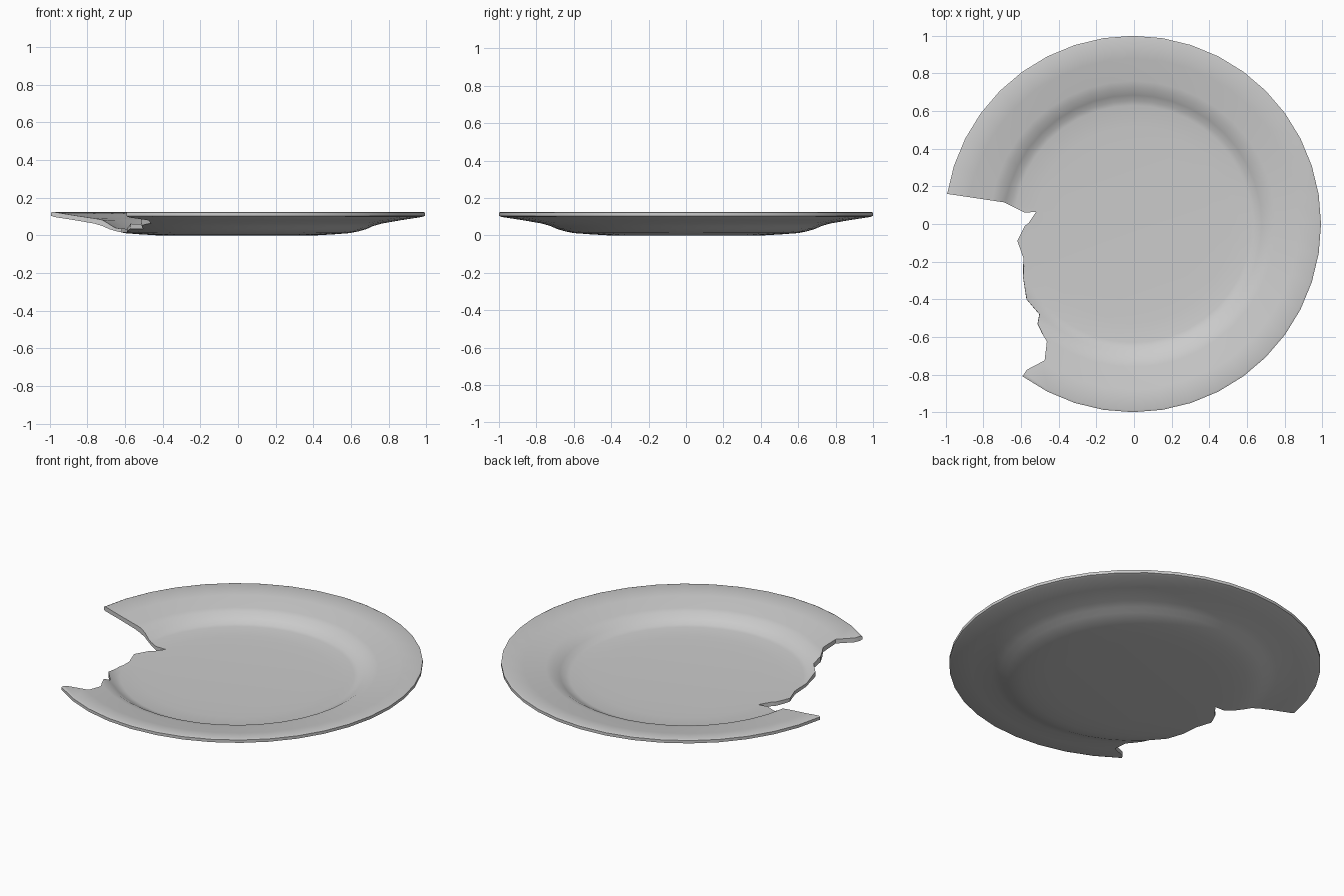
import bpy, bmesh
from math import pi, cos, sin

if "Cube" in bpy.data.objects:
    bpy.data.objects.remove(bpy.data.objects["Cube"])

SIDES = 40
CX = -0.006  # keeps the broken plate centred


def make_object(name, bm):
    bmesh.ops.recalc_face_normals(bm, faces=bm.faces)
    mesh = bpy.data.meshes.new(name)
    bm.to_mesh(mesh)
    bm.free()
    ob = bpy.data.objects.new(name, mesh)
    bpy.context.collection.objects.link(ob)
    return ob


# Plate: closed radial section (radius, height), underside then top
profile = [(0.0, 0.0), (0.42, 0.0), (0.52, 0.006), (0.60, 0.012), (0.645, 0.021),
           (0.69, 0.034), (0.725, 0.050), (0.77, 0.063), (0.88, 0.082), (0.985, 0.098),
           (1.0, 0.104), (1.0, 0.121), (0.99, 0.125), (0.88, 0.107), (0.76, 0.089),
           (0.725, 0.082), (0.685, 0.058), (0.655, 0.041), (0.63, 0.036),
           (0.52, 0.031), (0.40, 0.027), (0.0, 0.026)]
bm = bmesh.new()
rings = []
for r, z in profile:
    if r == 0:
        rings.append([bm.verts.new((CX, 0, z))] * SIDES)
    else:
        rings.append([bm.verts.new((CX + r * cos(2 * pi * i / SIDES),
                                    r * sin(2 * pi * i / SIDES), z)) for i in range(SIDES)])
for a, b in zip(rings, rings[1:]):
    for i in range(SIDES):
        j = (i + 1) % SIDES
        bm.faces.new(list(dict.fromkeys((a[i], a[j], b[j], b[i]))))
plate = make_object("broken_plate", bm)

# Cutter: jagged fracture outline, leaning slightly between bottom and top
crack = [(-1.20, 0.191), (-0.69, 0.115), (-0.58, 0.06), (-0.52, 0.065), (-0.56, 0.005),
         (-0.58, -0.01), (-0.62, -0.09), (-0.588, -0.18), (-0.583, -0.28), (-0.565, -0.40),
         (-0.497, -0.48), (-0.507, -0.53), (-0.463, -0.625), (-0.475, -0.725),
         (-0.57, -0.775), (-0.595, -0.812), (-0.66, -0.91), (-1.2, -0.91)]
bm = bmesh.new()
low = [bm.verts.new((x - (0.012 if -0.6 < y < -0.2 else 0), y, -0.1)) for x, y in crack]
top = [bm.verts.new((x, y, 0.2)) for x, y in crack]
bm.faces.new(low)
bm.faces.new(top)
for i in range(len(crack)):
    j = (i + 1) % len(crack)
    bm.faces.new((low[i], low[j], top[j], top[i]))
cutter = make_object("fracture_cutter", bm)

# Break the plate
mod = plate.modifiers.new("fracture", 'BOOLEAN')
mod.object = cutter
mod.operation = 'DIFFERENCE'
mod.solver = 'EXACT'
bpy.context.view_layer.objects.active = plate
plate.select_set(True)
cutter.select_set(False)
bpy.ops.object.modifier_apply(modifier=mod.name)
bpy.data.objects.remove(cutter, do_unlink=True)
bpy.ops.object.shade_smooth_by_angle(angle=0.6)
